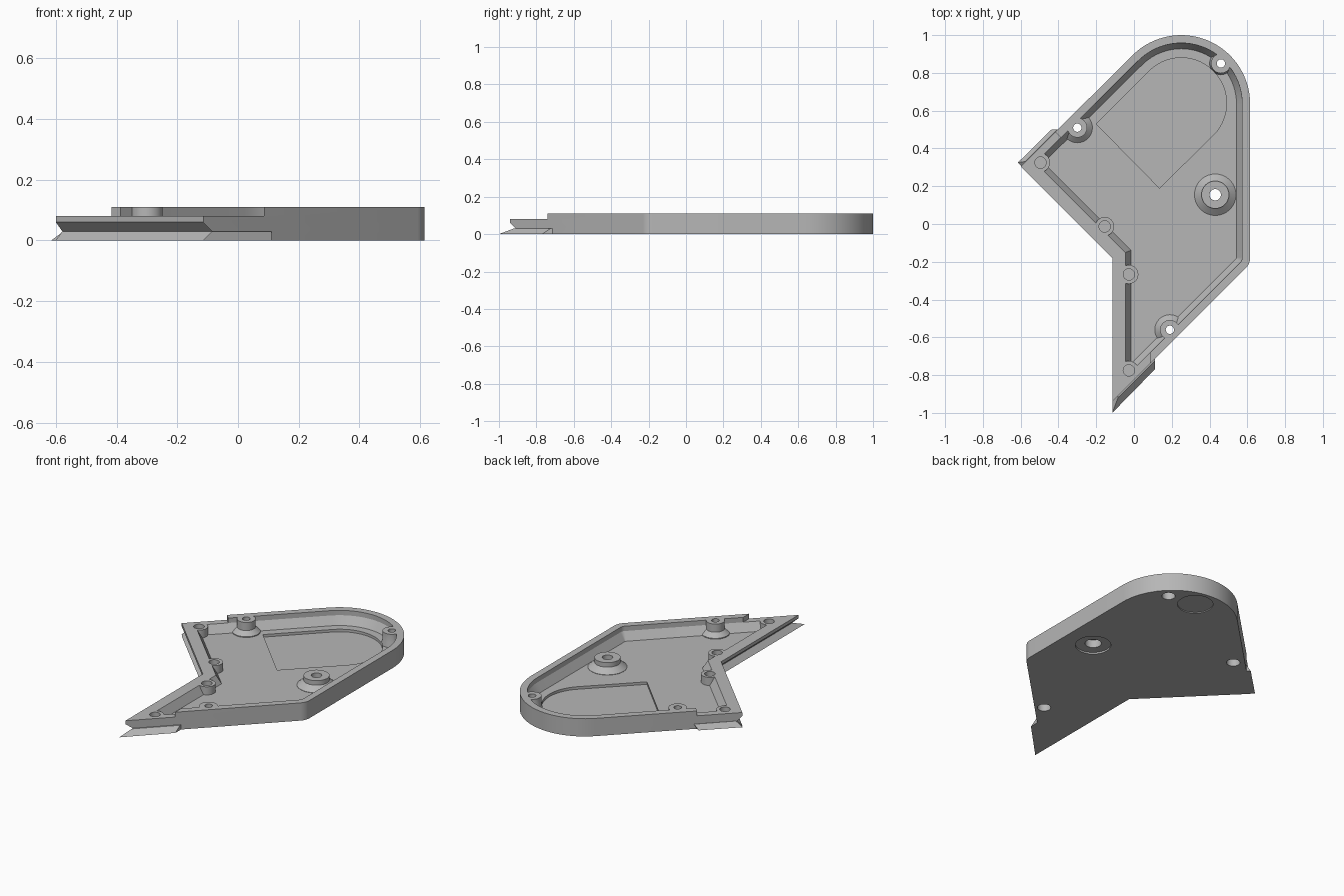
import bpy, bmesh
from math import cos, sin, radians, tau
from mathutils import Vector

cube = bpy.data.objects.get("Cube")
if cube:
    bpy.data.objects.remove(cube, do_unlink=True)

grey = bpy.data.materials.new("plain_grey")
grey.use_nodes = True
grey.diffuse_color = (0.47, 0.47, 0.47, 1)
grey.node_tree.nodes["Principled BSDF"].inputs["Base Color"].default_value = grey.diffuse_color


def arc(cx, cy, r, start, end, n):
    """Points along an arc, angles in degrees."""
    angles = [radians(start + (end - start) * i / n) for i in range(n + 1)]
    return [Vector((cx + r * cos(a), cy + r * sin(a))) for a in angles]


def loft(name, levels):
    """Closed solid through stacked loops: (points, z), counter-clockwise, bottom to top."""
    bm = bmesh.new()
    rings = [[bm.verts.new((p[0], p[1], z)) for p in pts] for pts, z in levels]
    for low, high in zip(rings, rings[1:]):
        for i in range(len(low)):
            j = (i + 1) % len(low)
            bm.faces.new((low[i], low[j], high[j], high[i]))
    bm.faces.new(rings[0][::-1])
    bm.faces.new(rings[-1])
    bmesh.ops.recalc_face_normals(bm, faces=bm.faces)
    mesh = bpy.data.meshes.new(name)
    bm.to_mesh(mesh)
    bm.free()
    mesh.materials.append(grey)
    obj = bpy.data.objects.new(name, mesh)
    bpy.context.collection.objects.link(obj)
    return obj


def turned(name, x, y, profile):
    """Round solid from (radius, z) pairs."""
    return loft(name, [(arc(x, y, r, 0, 348.75, 31), z) for r, z in profile])


def cut(target, tool):
    mod = target.modifiers.new("cut", 'BOOLEAN')
    mod.operation = 'DIFFERENCE'
    mod.solver = 'EXACT'
    mod.object = tool
    bpy.context.view_layer.objects.active = target
    bpy.ops.object.modifier_apply(modifier=mod.name)
    bpy.data.objects.remove(tool, do_unlink=True)


def inset(pts, joint, rest):
    """Offset the outline inwards; its first two edges are the joint edges."""
    n = len(pts)
    normals, dists = [], []
    for i in range(n):
        e = (pts[(i + 1) % n] - pts[i]).normalized()
        normals.append(Vector((-e.y, e.x)))
        dists.append(joint if i < 2 else rest)
    result = []
    for i in range(n):
        a, b, da, db = normals[i - 1], normals[i], dists[i - 1], dists[i]
        det = a.x * b.y - a.y * b.x
        result.append(pts[i] + Vector((da * b.y - db * a.y, a.x * db - b.x * da)) / det)
    return result


# Plan outline of the cover
outline = [Vector((-0.6, 0.305)), Vector((-0.115, -0.18)), Vector((-0.115, -0.94))]
outline += arc(0.535, -0.177, 0.08, -45, 0, 6)
outline += arc(0.25, 0.635, 0.365, 0, 135, 30)

# Solid cover with a V groove along the joint edges
cover = loft("cover_shell", [(outline, 0), (inset(outline, 0.03, 0), 0.03),
                             (outline, 0.06), (outline, 0.11)])

# Inner cavity, with the bosses left standing in it
cavity = loft("cavity", [(inset(outline, 0.1, 0.072), 0.03),
                         (inset(outline, 0.07, 0.042), 0.08),
                         (inset(outline, 0.07, 0.042), 0.14)])
screws = [(0.46, 0.85), (-0.3, 0.51), (0.19, -0.56)]
pins = [(-0.495, 0.325), (-0.155, -0.013), (-0.027, -0.267), (-0.027, -0.775)]
pivot = (0.43, 0.155)
for i, (x, y) in enumerate(screws):
    base = 0.06 if i == 0 else 0.08
    cut(cavity, turned("screw_boss", x, y, [(base, 0), (base, 0.035), (0.052, 0.06), (0.052, 0.11)]))
for x, y in pins:
    cut(cavity, turned("pin_boss", x, y, [(0.05, 0), (0.05, 0.08)]))
cut(cavity, turned("pivot_boss", *pivot, [(0.11, 0), (0.11, 0.032), (0.073, 0.062), (0.073, 0.09)]))
cut(cover, cavity)

# Lower rim along the joint edges
step = [(-0.7, 0.77), (-0.8, -1.1), (0.085, -1.1), (0.085, -0.6), (0, 0), (-0.35, 0.42)]
cut(cover, loft("rim_step", [(step, 0.08), (step, 0.2)]))

# Shallow round-ended pocket in the floor
pocket = [(0.135, 0.19)] + arc(0.25, 0.64, 0.24, -45, 135, 28) + [(-0.2, 0.53)]
cut(cover, loft("floor_pocket", [(pocket, 0.014), (pocket, 0.05)]))

# Screw holes with wide bores underneath, blind pin holes, pivot hole, underside recess
for x, y in screws:
    cut(cover, turned("screw_hole", x, y, [(0.038, -0.02), (0.038, 0.07), (0.022, 0.071), (0.022, 0.2)]))
for x, y in pins:
    cut(cover, turned("pin_hole", x, y, [(0.03, 0.035), (0.03, 0.2)]))
cut(cover, turned("pivot_hole", *pivot, [(0.1, -0.02), (0.1, 0.01), (0.046, 0.011), (0.046, 0.06),
                                         (0.03, 0.061), (0.03, 0.2)]))
cut(cover, turned("underside_recess", 0.285, 0.875, [(0.1, -0.02), (0.1, 0.006)]))

# Sloping tongues at both ends of the joint
left_tongue = loft("left_tongue", [
    ([(-0.615, 0.325), (-0.57, 0.28), (-0.38, 0.47), (-0.437, 0.5)], 0),
    ([(-0.575, 0.331), (-0.56, 0.316), (-0.38, 0.47), (-0.406, 0.5)], 0.03)])
front_tongue = loft("front_tongue", [
    ([(-0.115, -1), (0.11, -0.77), (0.11, -0.69), (-0.115, -0.915)], 0),
    ([(-0.085, -0.92), (0.11, -0.725), (0.11, -0.69), (-0.085, -0.89)], 0.03)])

# Smooth the round walls and keep the edges crisp
bpy.ops.object.select_all(action='DESELECT')
for obj in (cover, left_tongue, front_tongue):
    obj.select_set(True)
bpy.context.view_layer.objects.active = cover
bpy.ops.object.shade_smooth_by_angle(angle=radians(25))
